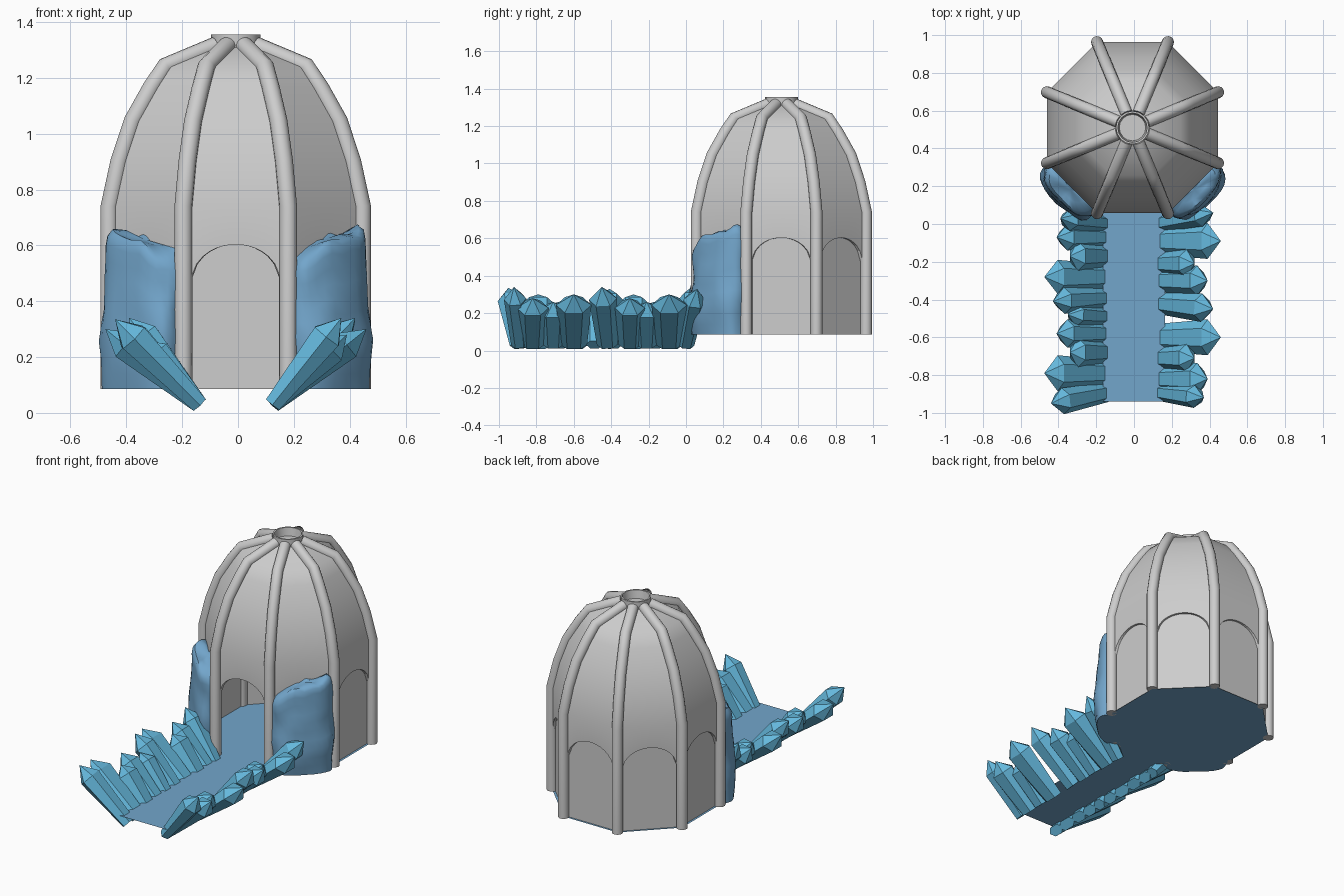
import bpy, bmesh, math
from mathutils import Vector, noise

if "Cube" in bpy.data.objects:
    bpy.data.objects.remove(bpy.data.objects["Cube"])

CX, CY, BASE = -0.008, 0.51, 0.085
# dome profile: (radius at the corners, height)
PROFILE = [(0.49, BASE), (0.49, 0.74), (0.452, 0.90), (0.40, 1.045),
           (0.327, 1.165), (0.275, 1.24), (0.08, 1.315)]
C8 = math.cos(math.pi / 8)


def material(name, rgb):
    m = bpy.data.materials.new(name)
    m.diffuse_color = (*rgb, 1)
    m.use_nodes = True
    m.node_tree.nodes["Principled BSDF"].inputs["Base Color"].default_value = m.diffuse_color
    return m


STONE = material("pale grey stone", (0.61, 0.61, 0.61))
ICE = material("soft blue ice", (0.17, 0.38, 0.60))
CRYSTAL = material("bright blue crystal", (0.13, 0.48, 0.72))


def finish(name, bm, mat, smooth=None):
    bmesh.ops.remove_doubles(bm, verts=bm.verts, dist=0.0002)
    bmesh.ops.recalc_face_normals(bm, faces=bm.faces)
    me = bpy.data.meshes.new(name)
    bm.to_mesh(me)
    bm.free()
    me.materials.append(mat)
    ob = bpy.data.objects.new(name, me)
    bpy.context.collection.objects.link(ob)
    if smooth:
        bpy.ops.object.select_all(action='DESELECT')
        bpy.context.view_layer.objects.active = ob
        ob.select_set(True)
        bpy.ops.object.shade_smooth_by_angle(angle=math.radians(smooth))
    return ob


def bridge(bm, a, b, closed=True):
    n = len(a)
    for i in range(n if closed else n - 1):
        j = (i + 1) % n
        bm.faces.new((a[i], a[j], b[j], b[i]))


def on_panel(k, s, out, z):
    """Point on wall k: s along the wall, out = distance from dome axis."""
    a = -math.pi / 2 + k * math.pi / 4
    return Vector((CX + math.cos(a) * out - math.sin(a) * s,
                   CY + math.sin(a) * out + math.cos(a) * s, z))


# dome shell: eight curved panels, each with an arch at the foot
COLS = 16
half = 0.49 * math.sin(math.pi / 8)
bm_roof, bm_wall = bmesh.new(), bmesh.new()
for k in range(8):
    ts = [-1 + 2 * i / COLS for i in range(COLS + 1)]
    arch = [0.475 + 0.128 * math.sqrt(max(0, 1 - (t * half / 0.158) ** 2)) for t in ts]
    rows = [[bm_roof.verts.new(on_panel(k, t * half, 0.49 * C8, z)) for t, z in zip(ts, arch)]]
    for r, z in PROFILE[1:]:
        rows.append([bm_roof.verts.new(on_panel(k, t * r * math.sin(math.pi / 8), r * C8, z)) for t in ts])
    for a, b in zip(rows, rows[1:]):
        bridge(bm_roof, a, b, False)
    # arch reveal, and the recessed wall below it (the front stays open)
    rim, top, low = ([bm_wall.verts.new(on_panel(k, t * half * (f / 0.49), f * C8, z)) for t, z in zip(ts, zs)]
                     for f, zs in ((0.49, arch), (0.475, arch), (0.475, [BASE] * (COLS + 1))))
    bridge(bm_wall, rim, top, False)
    if k:
        bridge(bm_wall, top, low, False)
finish("dome_panels", bm_roof, STONE, 35)
finish("arched_walls", bm_wall, STONE)

# eight round ribs on the corners
for k in range(8):
    a = math.pi / 8 + k * math.pi / 4
    side = Vector((-math.sin(a), math.cos(a), 0))
    bm = bmesh.new()
    rings = []
    pts = [Vector((CX + math.cos(a) * r, CY + math.sin(a) * r, z)) for r, z in PROFILE]
    for i, p in enumerate(pts):
        d = (pts[min(i + 1, len(pts) - 1)] - pts[max(i - 1, 0)]).normalized()
        n = d.cross(side)
        rings.append([bm.verts.new(p + 0.032 * (math.cos(q) * side + math.sin(q) * n))
                      for q in (j * math.tau / 14 for j in range(14))])
    for p, q in zip(rings, rings[1:]):
        bridge(bm, p, q)
    bm.faces.new(rings[0])
    bm.faces.new(rings[-1])
    finish(f"rib_{k + 1}", bm, STONE, 40)

# hollow crown ring on top
bm = bmesh.new()
rings = [[bm.verts.new((CX + r * math.cos(j * math.tau / 16), CY + r * math.sin(j * math.tau / 16), z))
          for j in range(16)] for r, z in ((0.088, 1.30), (0.088, 1.355), (0.078, 1.355), (0.07, 1.305))]
for p, q in zip(rings, rings[1:]):
    bridge(bm, p, q)
bm.faces.new(rings[-1])
finish("crown_ring", bm, STONE, 30)

# floor inside the dome and the path leading to it
bm = bmesh.new()
bm.faces.new([bm.verts.new(on_panel(k, -half, 0.49 * C8, BASE)) for k in range(8)])
finish("dome_floor", bm, ICE)
bm = bmesh.new()
bm.faces.new([bm.verts.new((x, y, BASE)) for x, y in
              ((-0.165, -0.94), (0.165, -0.94), (0.165, CY - 0.49 * C8), (-0.165, CY - 0.49 * C8))])
finish("path", bm, ICE)


# lumpy ice mounds against the two walls beside the entrance
def mound(name, k, sign, seed):
    bm = bmesh.new()
    levels = [(i / 10, 1.0) for i in range(10)] + [(0.96, 0.95), (0.99, 0.82), (1.0, 0.5)]
    rings = []
    for f, scale in levels:
        ring = []
        for j in range(28):
            q = j * math.tau / 28
            c, s = math.cos(q), math.sin(q)
            c = math.copysign(abs(c) ** 0.75, c)
            s = math.copysign(abs(s) ** 0.75, s)
            w = noise.noise(Vector((c * 1.6 + seed, s * 1.6, f * 4)))
            m = scale * (1 + 0.11 * w)
            along = 0.178 * c * m
            out = 0.49 * C8 + (0.105 if s > 0 else 0.025) * s * m * (1 + 0.12 * math.sin(f * 5))
            height = 0.54 + 0.055 * sign * c * scale + 0.05 * noise.noise(Vector((c * scale * 2 + seed, s * scale, 7)))
            ring.append(bm.verts.new(on_panel(k, along, out, BASE + f * height)))
        rings.append(ring)
    for p, q in zip(rings, rings[1:]):
        bridge(bm, p, q)
    bm.faces.new(rings[0])
    mid = sum((v.co for v in rings[-1]), Vector()) / 28
    tip = bm.verts.new(mid)
    for j in range(28):
        bm.faces.new((rings[-1][j], rings[-1][(j + 1) % 28], tip))
    finish(name, bm, ICE, 50)


mound("ice_mound_right", 1, 1, 2.3)
mound("ice_mound_left", 7, -1, 5.1)


# crystals leaning outward along both path edges
def crystal(name, tip, base, r):
    tip, base = Vector(tip), Vector(base)
    d = (tip - base).normalized()
    u = (Vector((0, 1, 0)) - d * d.y).normalized()
    v = d.cross(u)
    bm = bmesh.new()
    rings = []
    for f, ru, rv in ((0, 0.75 * r, 0.035), (0.79, r, 0.062)):
        p = base.lerp(tip, f)
        rings.append([bm.verts.new(p + math.cos(q) * ru * u + math.sin(q) * rv * v)
                      for q in (j * math.tau / 6 for j in range(6))])
    bridge(bm, *rings)
    bm.faces.new(rings[0])
    t = bm.verts.new(tip)
    for j in range(6):
        bm.faces.new((rings[1][j], rings[1][(j + 1) % 6], t))
    finish(name, bm, CRYSTAL)


# (tip x, tip y, tip z, base y, radius)
RIGHT = [(0.42, 0.06, 0.33, 0.0, 0.06), (0.46, -0.09, 0.30, -0.09, 0.095), (0.32, -0.21, 0.26, -0.21, 0.075),
         (0.39, -0.30, 0.28, -0.30, 0.08), (0.42, -0.45, 0.34, -0.42, 0.075), (0.46, -0.60, 0.30, -0.60, 0.095),
         (0.32, -0.71, 0.26, -0.71, 0.075), (0.39, -0.82, 0.28, -0.82, 0.085), (0.37, -0.92, 0.34, -0.89, 0.06)]
LEFT = [(-0.39, 0.03, 0.34, 0.0, 0.06), (-0.41, -0.07, 0.28, -0.07, 0.07), (-0.34, -0.17, 0.26, -0.17, 0.08),
        (-0.475, -0.28, 0.30, -0.28, 0.09), (-0.43, -0.41, 0.33, -0.39, 0.07), (-0.35, -0.48, 0.26, -0.49, 0.06),
        (-0.41, -0.58, 0.28, -0.58, 0.075), (-0.34, -0.68, 0.26, -0.68, 0.08),
        (-0.475, -0.79, 0.30, -0.79, 0.095), (-0.44, -0.95, 0.335, -0.89, 0.07)]
for label, rows, bx in (("right", RIGHT, 0.125), ("left", LEFT, -0.14)):
    for i, (x, y, z, by, r) in enumerate(rows):
        crystal(f"crystal_{label}_{i + 1}", (x, y, z), (bx, by, 0.031), r)
